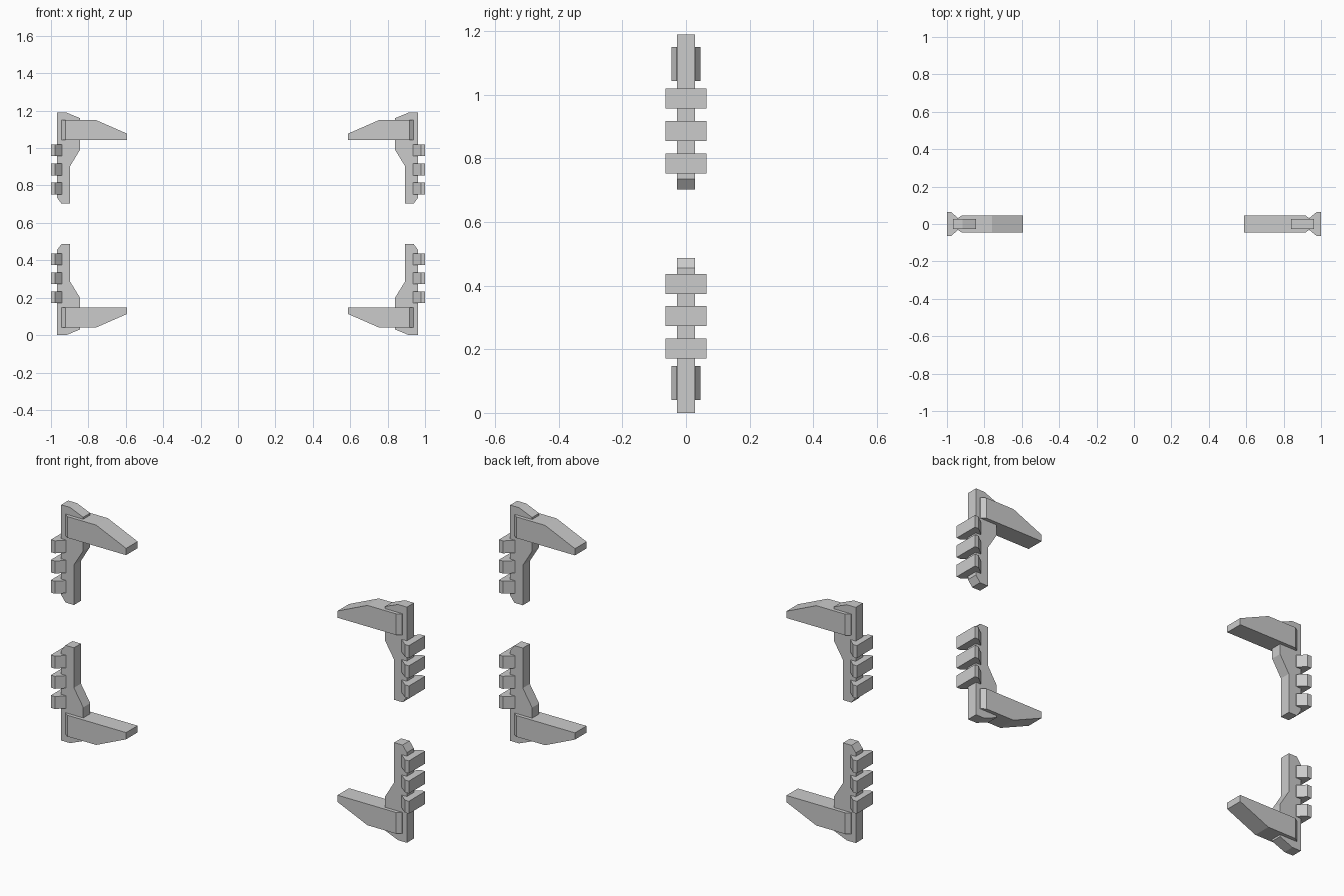
import bpy, bmesh
from mathutils import Vector

if "Cube" in bpy.data.objects:
    bpy.data.objects.remove(bpy.data.objects["Cube"])

MID_Z = 0.595  # mirror height between upper and lower brackets


def prism(points, half, axis):
    """Extrude a 2D profile: axis 'y' takes (x, z), axis 'z' takes (x, y)."""
    bm = bmesh.new()
    if axis == 'y':
        verts = [bm.verts.new((a, -half, b)) for a, b in points]
        direction = Vector((0, 2 * half, 0))
    else:
        verts = [bm.verts.new((a, b, -half)) for a, b in points]
        direction = Vector((0, 0, 2 * half))
    face = bm.faces.new(verts)
    ext = bmesh.ops.extrude_face_region(bm, geom=[face])
    moved = [v for v in ext['geom'] if isinstance(v, bmesh.types.BMVert)]
    bmesh.ops.translate(bm, verts=moved, vec=direction)
    return bm


def finish(bm, name, sx, sz):
    """Mirror the upper right part into its corner and make the object."""
    for v in bm.verts:
        v.co.x *= sx
        v.co.z = MID_Z + sz * (v.co.z - MID_Z)
    bmesh.ops.recalc_face_normals(bm, faces=bm.faces)
    mesh = bpy.data.meshes.new(name)
    bm.to_mesh(mesh)
    bm.free()
    obj = bpy.data.objects.new(name, mesh)
    bpy.context.collection.objects.link(obj)


for sx, side in ((-1, "left"), (1, "right")):
    d = -0.005 if sx > 0 else 0.0  # right side sits slightly further in
    for sz, level in ((1, "upper"), (-1, "lower")):
        tag = f"{level}_{side}"

        # Upright plate
        plate = [(0.968, 1.19), (0.918, 1.19), (0.845, 1.16), (0.845, 0.99),
                 (0.897, 0.905), (0.897, 0.703), (0.944, 0.703), (0.968, 0.735)]
        finish(prism([(x + d, z) for x, z in plate], 0.028, 'y'),
               f"bracket_plate_{tag}", sx, sz)

        # Tapered arm with its outer end narrowed
        arm = [(0.943, 1.043), (0.943, 1.15), (0.76, 1.15), (0.593, 1.077), (0.593, 1.043)]
        bm = prism([(x + d, z) for x, z in arm], 0.046, 'y')
        bmesh.ops.bisect_plane(bm, geom=bm.verts[:] + bm.edges[:] + bm.faces[:],
                               plane_co=(0.921 + d, 0, 0), plane_no=(1, 0, 0))
        for v in bm.verts:
            if v.co.x > 0.93 + d:
                v.co.y *= 0.65
        finish(bm, f"arm_{tag}", sx, sz)

        # Three wedge-backed grip blocks
        grip = [(1.0, -0.065), (1.0, 0.065), (0.978, 0.065), (0.94 + d, 0.03),
                (0.94 + d, -0.03), (0.978, -0.065)]
        for i in range(3):
            bm = prism(grip, 0.0315, 'z')
            bmesh.ops.translate(bm, verts=bm.verts, vec=(0, 0, 0.784 + 0.102 * i))
            finish(bm, f"grip_block_{tag}_{i + 1}", sx, sz)
